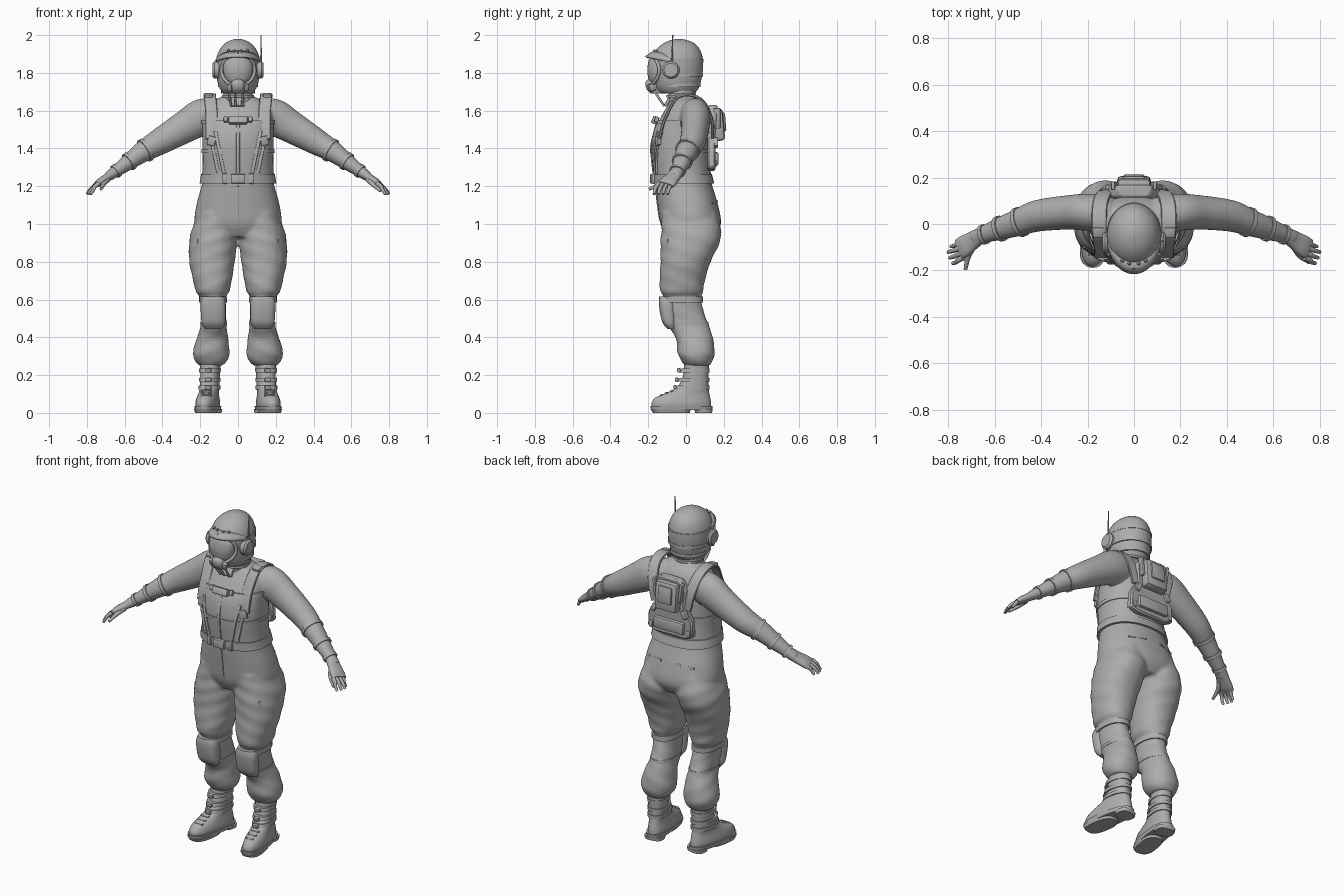
import bpy, bmesh, math
from mathutils import Vector

if "Cube" in bpy.data.objects:
    bpy.data.objects.remove(bpy.data.objects["Cube"], do_unlink=True)

grey = bpy.data.materials.new("plain_grey")
grey.use_nodes = True
TONE = (0.42, 0.42, 0.42, 1)
grey.diffuse_color = TONE
grey.node_tree.nodes["Principled BSDF"].inputs["Base Color"].default_value = TONE


def finish(name, bm):
    bmesh.ops.recalc_face_normals(bm, faces=bm.faces)
    me = bpy.data.meshes.new(name)
    bm.to_mesh(me)
    bm.free()
    me.materials.append(grey)
    ob = bpy.data.objects.new(name, me)
    bpy.context.collection.objects.link(ob)
    return ob


def spline(keys, steps):
    """Catmull-Rom through tuples of any length."""
    out = []
    for i in range(len(keys) - 1):
        a, b, c, d = keys[max(i - 1, 0)], keys[i], keys[i + 1], keys[min(i + 2, len(keys) - 1)]
        for k in range(steps):
            t = k / steps
            out.append(tuple(q + t / 2 * (r - p + t * (2 * p - 5 * q + 4 * r - s + t * (3 * (q - r) + s - p)))
                             for p, q, r, s in zip(a, b, c, d)))
    return out + [keys[-1]]


def loft(name, keys, ref=(0, 1, 0), flat=True, n=32, p=2.0, steps=4, side=1, wave=0.0):
    """Skin superellipse rings (x, y, z, half size across, half size along ref)."""
    rings = spline(keys, steps)
    bm = bmesh.new()
    loops = []
    for i, (x, y, z, a, b) in enumerate(rings):
        t = Vector((0, 0, 1))
        if not flat:
            t = (Vector(rings[min(i + 1, len(rings) - 1)][:3]) - Vector(rings[max(i - 1, 0)][:3])).normalized()
        v = Vector(ref)
        v = (v - t * v.dot(t)).normalized()
        u = v.cross(t)
        loop = []
        for j in range(n):
            ang = 2 * math.pi * j / n
            c, s = math.cos(ang), math.sin(ang)
            r = (abs(c) ** p + abs(s) ** p) ** (-1 / p) * (1 + wave * math.sin(75 * z + 3 * ang))
            co = Vector((x, y, z)) + u * (a * c * r) + v * (b * s * r)
            loop.append(bm.verts.new((co.x * side, co.y, co.z)))
        loops.append(loop)
    for lo, hi in zip(loops, loops[1:]):
        for j in range(n):
            bm.faces.new((lo[j], lo[(j + 1) % n], hi[(j + 1) % n], hi[j]))
    bm.faces.new(loops[0])
    bm.faces.new(loops[-1])
    return finish(name, bm)


def ring(z, cx, rx, front, back):
    return (cx, (front + back) / 2, z, rx, (back - front) / 2)


def box(name, loc, size, rot=(0, 0, 0), bevel=0.006):
    bm = bmesh.new()
    bmesh.ops.create_cube(bm, size=1)
    bmesh.ops.scale(bm, vec=size, verts=bm.verts)
    bmesh.ops.bevel(bm, geom=bm.edges, offset=min(bevel, min(size) * 0.4), segments=2, affect='EDGES', profile=0.5)
    ob = finish(name, bm)
    ob.location, ob.rotation_euler = loc, rot
    return ob


def ribbon(name, pts, width, thick, side=1):
    return loft(name, [(*q, thick / 2, width / 2) for q in pts], ref=(1, 0, 0), flat=False, n=16, p=6, side=side)


def tube(name, pts, r0, r1, side=1):
    m = len(pts) - 1
    keys = [(*q, r0 + (r1 - r0) * i / m, r0 + (r1 - r0) * i / m) for i, q in enumerate(pts)]
    return loft(name, keys, flat=False, n=10, side=side)


# Torso profile: z, half width, front, back
TORSO = [(.93, .14, -.10, .15), (1.0, .225, -.135, .185), (1.1, .22, -.15, .17), (1.2, .193, -.162, .14),
         (1.26, .183, -.165, .125), (1.34, .18, -.175, .12), (1.42, .183, -.178, .12), (1.5, .182, -.165, .12),
         (1.58, .185, -.125, .115), (1.64, .15, -.09, .09), (1.675, .085, -.07, .06), (1.7, .06, -.06, .04)]
POW = 2.3


def torso_at(z):
    for a, b in zip(TORSO, TORSO[1:]):
        if a[0] <= z <= b[0]:
            t = (z - a[0]) / (b[0] - a[0])
            return [p + (q - p) * t for p, q in zip(a, b)]


def surf(x, z, sign):
    _, rx, f, b = torso_at(z)
    return (f + b) / 2 + sign * (b - f) / 2 * (1 - min(abs(x / rx), .99) ** POW) ** (1 / POW)


def band(name, z0, z1, grow):
    keys = []
    for i in range(9):
        z, rx, f, b = torso_at(z0 + (z1 - z0) * i / 8)
        keys.append(ring(z, 0, rx + grow, f - grow, b + grow))
    return loft(name, keys, p=POW, n=48, steps=1)


# Fused body suit: torso, legs and arms
parts = [loft("body_suit", [ring(z, 0, w, f, b) for z, w, f, b in TORSO], p=POW, n=48)]
LEG = [(1.06, .11, .10, -.13, .16), (.97, .123, .122, -.13, .185), (.9, .131, .127, -.135, .178),
       (.8, .138, .12, -.135, .13), (.7, .135, .102, -.14, .10), (.64, .135, .088, -.135, .09),
       (.615, .133, .069, -.12, .08), (.55, .13, .066, -.122, .09), (.47, .128, .067, -.10, .118),
       (.4, .135, .082, -.055, .142), (.32, .142, .097, -.045, .152), (.275, .142, .085, -.025, .14),
       (.25, .145, .06, -.005, .125)]
ARM = [(.10, .04, 1.58, .085, .075), (.19, .05, 1.565, .098, .08), (.28, .05, 1.515, .086, .074),
       (.416, .035, 1.435, .07, .068), (.50, .005, 1.385, .057, .058), (.57, -.018, 1.335, .045, .05),
       (.66, -.05, 1.27, .03, .036), (.69, -.065, 1.25, .027, .038)]
for s in (1, -1):
    parts.append(loft("leg", [ring(*k) for k in LEG], p=2.2, side=s, wave=.014))
    parts.append(loft("arm", ARM, flat=False, side=s))
bpy.ops.object.select_all(action='DESELECT')
for ob in parts:
    ob.select_set(True)
bpy.context.view_layer.objects.active = parts[0]
bpy.ops.object.join()
suit = parts[0]
rm = suit.modifiers.new("fuse", 'REMESH')
rm.mode, rm.voxel_size, rm.use_smooth_shade = 'VOXEL', .009, True
sm = suit.modifiers.new("soften", 'SMOOTH')
sm.factor, sm.iterations = .5, 5

# Vest, belt and chest fittings
band("vest", 1.25, 1.54, .006)
band("vest_top_hem", 1.53, 1.55, .011)
band("rib_strap", 1.375, 1.395, .011)
band("belt", 1.215, 1.265, .013)
box("belt_buckle", (0, -.18, 1.24), (.075, .022, .05))
box("chest_buckle", (0, -.165, 1.55), (.10, .03, .04), (-.4, 0, 0))
ribbon("zip_flap", [(0, surf(0, z, -1) - .007, z) for z in (1.27, 1.35, 1.42, 1.53)], .02, .008)
ribbon("fly_seam", [(0, surf(0, z, -1) - .001, z) for z in (1.02, 1.1, 1.2)], .012, .006)
for s in (1, -1):
    box("belt_clip", (.07 * s, -.172, 1.24), (.025, .02, .055))
    box("chest_clip", (.065 * s, -.155, 1.553), (.022, .022, .03), (-.4, 0, 0))
    for x0, x1 in ((.15, .105), (.12, .075)):
        pts = [(x0 + (x1 - x0) * t, surf(x0 + (x1 - x0) * t, 1.49 - .22 * t, -1) - .009, 1.49 - .22 * t)
               for t in (0, .33, .66, 1)]
        ribbon("front_strap", pts, .018, .01, s)
    box("strap_buckle", (.138 * s, surf(.138, 1.44, -1) - .014, 1.44), (.045, .02, .05), (0, -.2 * s, .35 * s))
    over = [(.14, surf(.14, z, -1) - .009, z) for z in (1.45, 1.52, 1.58)]
    over += [(.148, -.05, 1.665), (.15, .02, 1.683), (.145, .09, 1.65), (.125, .135, 1.56), (.10, .14, 1.46)]
    ribbon("shoulder_strap", over, .065, .016, s)
    box("shoulder_clip", (.155 * s, -.035, 1.68), (.045, .045, .02), (.25, 0, 0))
    box("hip_zip", (.214 * s, -.098, .895), (.012, .014, .05), (0, 0, -.7 * s))
    ribbon("rear_pocket", [(.05, surf(.05, 1.12, 1) + .002, 1.12), (.15, surf(.15, 1.11, 1) + .002, 1.11)], .01, .012, s)

# Back harness with pack
half = [(.07, 1.63), (.11, 1.57), (.095, 1.47), (.145, 1.39), (.15, 1.30), (.10, 1.28)]
bm = bmesh.new()
outline = half + [(-x, z) for x, z in reversed(half)]
face = bm.faces.new([bm.verts.new((x, .115, z)) for x, z in outline])
moved = bmesh.ops.extrude_face_region(bm, geom=[face])["geom"]
for v in [g for g in moved if isinstance(g, bmesh.types.BMVert)]:
    v.co.y += .04 + .1 * max(0, v.co.z - 1.5)
finish("back_plate", bm).modifiers.new("edges", 'BEVEL').width = .008
box("back_pack", (0, .17, 1.525), (.145, .062, .17), (.08, 0, 0), .018)
box("pack_lid", (0, .20, 1.54), (.09, .02, .10), (.08, 0, 0), .008)
box("lower_pouch", (0, .158, 1.345), (.20, .03, .07), bevel=.01)
for s in (1, -1):
    box("pack_clip", (.10 * s, .155, 1.43), (.03, .03, .05), (0, -.5 * s, 0))
    box("pack_rail", (.085 * s, .165, 1.56), (.018, .035, .11), (0, .1 * s, 0))
    box("pouch_clip", (.125 * s, .152, 1.32), (.025, .02, .04))

# Gloves and cuffs
for s in (1, -1):
    for t, grow in ((.49, .006), (.575, .006), (.645, .005)):
        k = min(range(len(ARM) - 1), key=lambda i: abs(ARM[i][0] + ARM[i + 1][0] - 2 * t))
        f = (t - ARM[k][0]) / (ARM[k + 1][0] - ARM[k][0])
        m = [p + (q - p) * f for p, q in zip(ARM[k], ARM[k + 1])]
        d = Vector([q - p for p, q in zip(ARM[k][:3], ARM[k + 1][:3])]).normalized() * .009
        loft("cuff", [(*(Vector(m[:3]) + d * e), m[3] + grow, m[4] + grow) for e in (-1, 1)],
             flat=False, steps=1, side=s)
    loft("palm", [(.66, -.05, 1.27, .028, .034), (.695, -.072, 1.245, .022, .04), (.73, -.095, 1.222, .02, .046),
                  (.752, -.108, 1.207, .013, .044)], flat=False, n=20, p=2.4, side=s)
    for i in range(4):
        y = -.073 - .024 * i
        bend = .012 * abs(i - 1.2)
        tube("finger", [(.735, y, 1.215), (.765 - bend / 3, y - .012, 1.198), (.787 - bend, y - .02, 1.18),
                        (.802 - bend, y - .024, 1.158)], .0125, .0075, s)
    tip = (.725, -.195, 1.185) if s < 0 else (.755, -.165, 1.175)
    tube("thumb", [(.69, -.095, 1.238), (.712, -.135, 1.212), tip], .017, .008, s)

# Boots and knee pads
SHEAR = -.16


def foot(name, rows, s, steps=3, p=2.3):
    loft(name, [ring(z, .148 + SHEAR * ((f + b) / 2 - .05), w, f, b) for z, w, f, b in rows],
         ref=(SHEAR, 1, 0), p=p, steps=steps, side=s)


for s in (1, -1):
    foot("boot", [(.025, .056, -.18, .135), (.05, .06, -.185, .135), (.08, .055, -.165, .13), (.105, .05, -.11, .124),
                  (.13, .05, -.055, .12), (.18, .05, -.02, .118), (.26, .054, -.01, .122)], s)
    foot("sole_welt", [(.014, .06, -.186, .14), (.036, .064, -.19, .142)], s, 1, 2.6)
    foot("fore_tread", [(0, .055, -.175, .02), (.02, .06, -.187, .025)], s, 1, 2.8)
    foot("heel_tread", [(0, .053, .05, .136), (.02, .056, .045, .139)], s, 1, 3)
    for z in (.135, .175, .225):
        foot("boot_strap", [(z - .01, .056, -.035 + (.225 - z) * -.25, .125), (z + .01, .056, -.03 + (.225 - z) * -.2, .125)], s, 1)
        box("boot_buckle", (.158 * s, -.038 - (.225 - z) * .22, z), (.035, .018, .024), (.2, 0, 0))
    for i in range(3):
        box("boot_lace", (.168 * s, -.075 - .028 * i, .116 - .012 * i), (.055, .014, .014), (.5, 0, 0))
    loft("knee_pad", [(.13, -.075, .445, .045, .022), (.13, -.088, .475, .062, .035), (.131, -.096, .53, .066, .042),
                      (.132, -.10, .585, .066, .044), (.132, -.10, .615, .056, .04)], p=2.8, side=s)
    loft("knee_strap", [ring(.585, .132, .074, -.138, .09), ring(.615, .133, .074, -.142, .09)], p=2.3, steps=1, side=s)
    loft("knee_lower_strap", [ring(.462, .128, .071, -.10, .122), ring(.48, .128, .071, -.106, .118)], steps=1, side=s)

# Neck, collar and breathing tubes
loft("collar", [(0, -.012, 1.60, .10, .085), (0, -.018, 1.65, .082, .073), (0, -.028, 1.72, .072, .068)], steps=3)
for i in range(3):
    loft("neck_ring", [(0, -.018 - .006 * i, 1.655 + .022 * i + e, .083 + .003 * i, .076 + .004 * i) for e in (-.007, .007)], steps=1)
box("collar_flap", (0, -.098, 1.645), (.07, .018, .05), (-.5, 0, 0))
for x in (-.045, -.015, .025):
    tube("breathing_tube", [(x, -.165, 1.70), (x, -.145, 1.67), (x * .8, -.115, 1.625)], .007, .006)

# Helmet with visor, brim, ear cups and aerial
HELMET = [(1.69, .075, -.13, .04), (1.71, .092, -.155, .062), (1.75, .108, -.17, .078), (1.82, .116, -.18, .09),
          (1.88, .114, -.182, .088), (1.93, .093, -.152, .07), (1.962, .06, -.11, .036), (1.977, .025, -.065, -.01),
          (1.98, .005, -.045, -.03)]
loft("helmet", [ring(z, 0, w, f, b) for z, w, f, b in HELMET], n=48)
for z, w, f, b in ((1.735, .107, -.15, .078), (1.79, .116, -.15, .089), (1.865, .118, -.187, .093)):
    loft("helmet_band", [ring(z - .009, 0, w, f, b), ring(z + .009, 0, w, f, b)], n=48, steps=1)
loft("visor", [ring(1.745, 0, .045, -.19, -.1), ring(1.765, 0, .066, -.198, -.1), ring(1.81, 0, .078, -.205, -.1),
               ring(1.855, 0, .074, -.2, -.1), ring(1.885, 0, .05, -.19, -.1)], n=40)
frame = [(.088 * math.sin(a), -.187 + .045 * abs(math.sin(a)) ** 2, 1.815 + .085 * math.cos(a))
         for a in [math.pi * k / 10 for k in range(11)]]
for s in (1, -1):
    tube("visor_frame", frame, .009, .009, s)
    loft("ear_cup", [(.10, -.08, 1.815, .046, .046), (.125, -.08, 1.815, .046, .046), (.135, -.08, 1.815, .036, .036)],
         flat=False, steps=1, side=s)
    box("mask_filter", (.04 * s, -.178, 1.725), (.03, .045, .04), (.3, 0, .4 * s), .01)
    for x in (.02, .05):
        box("brim_rivet", (x * s, -.176 + x * .35, 1.918), (.014, .014, .012), (.6, 0, 0), .004)
loft("mask_muzzle", [(0, -.15, 1.69, .028, .035), (0, -.165, 1.715, .038, .044), (0, -.172, 1.75, .036, .042),
                     (0, -.165, 1.77, .02, .03)], p=2.6)
bm = bmesh.new()
rows = []
for k in range(25):
    a = math.radians(-80 + 160 * k / 24)
    c, q = math.cos(a), math.sin(a)
    rows.append([bm.verts.new((w * q, -.05 - d * c, z + .04 * c)) for w, d, z in
                 ((.108, .115, 1.878), (.117, .145, 1.862), (.12, .166, 1.848))])
for r0, r1 in zip(rows, rows[1:]):
    for j in range(2):
        bm.faces.new((r0[j], r1[j], r1[j + 1], r0[j + 1]))
finish("brim", bm).modifiers.new("thickness", 'SOLIDIFY').thickness = .008
tube("aerial", [(.122, -.075, 1.82), (.122, -.073, 1.91), (.122, -.07, 2.0)], .005, .003)

# Smooth shading with crisp edges
bpy.ops.object.select_all(action='SELECT')
for ob in bpy.context.selected_objects:
    if ob.type != 'MESH' or grey.name not in ob.data.materials:
        ob.select_set(False)
bpy.context.view_layer.objects.active = suit
bpy.ops.object.shade_smooth_by_angle(angle=math.radians(40))
